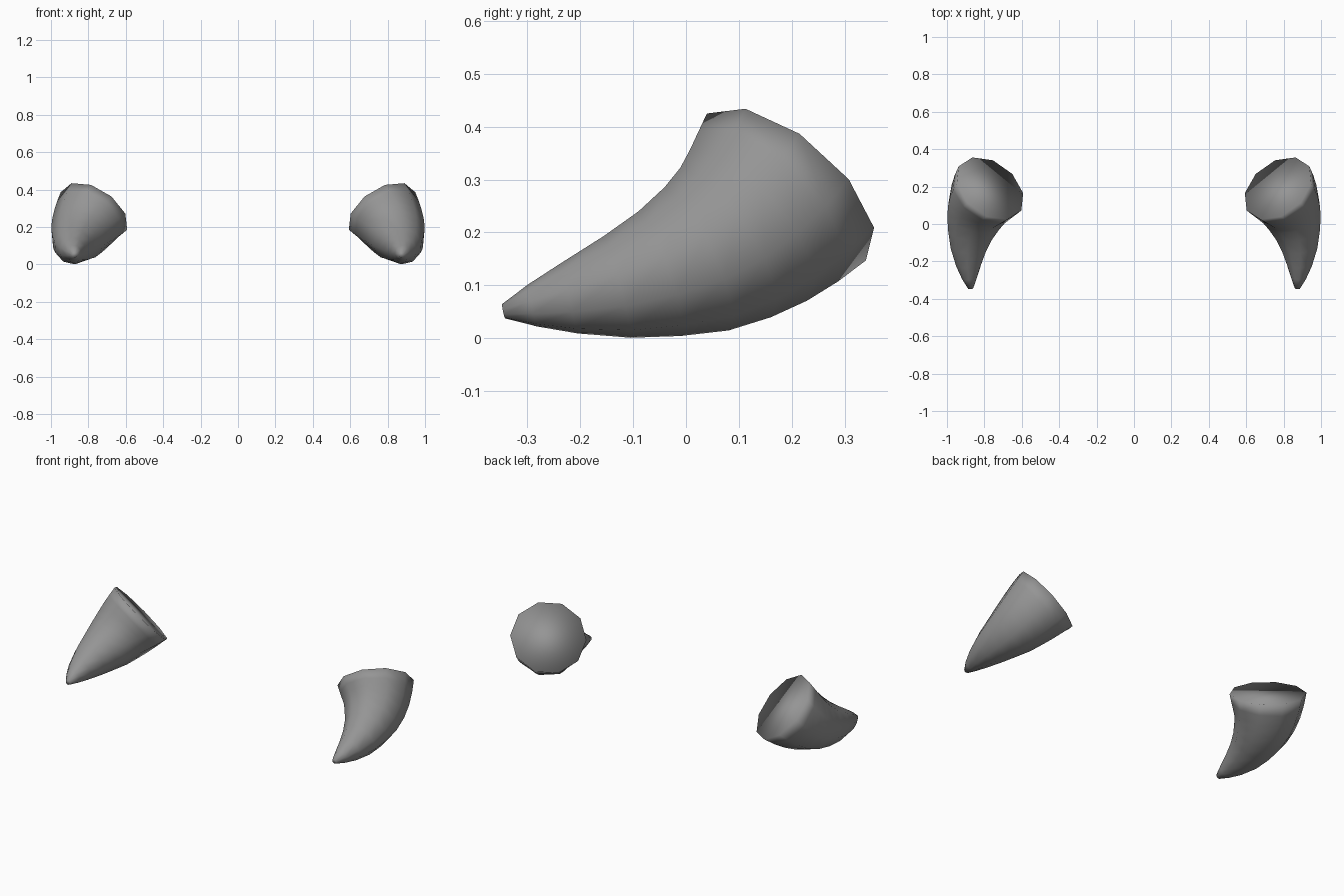
import bpy, bmesh, math
from mathutils import Vector

cube = bpy.data.objects.get("Cube")
if cube:
    bpy.data.objects.remove(cube, do_unlink=True)

SIDES = 10
TWIST = math.radians(5)

horn_grey = bpy.data.materials.new("horn_grey")
horn_grey.use_nodes = True
colour = (0.3, 0.3, 0.3, 1)
horn_grey.diffuse_color = colour
horn_grey.node_tree.nodes["Principled BSDF"].inputs["Base Color"].default_value = colour

# Cross-sections from the flat base to the tip: centre x, y, z and radius
SECTIONS = [
    (0.770, 0.190, 0.286, 0.2055),
    (0.797, 0.155, 0.248, 0.194),
    (0.820, 0.118, 0.213, 0.181),
    (0.840, 0.075, 0.181, 0.166),
    (0.857, 0.020, 0.150, 0.149),
    (0.873, -0.050, 0.122, 0.125),
    (0.883, -0.130, 0.097, 0.100),
    (0.884, -0.220, 0.076, 0.069),
    (0.879, -0.290, 0.062, 0.041),
    (0.873, -0.345, 0.051, 0.014),
]
BASE_NORMAL = Vector((-0.464, 0.575, 0.675)).normalized()


def add_ring(bm, centre, tangent, radius):
    """Ring of vertices square to the tangent, with a constant twist."""
    u = Vector((1, 0, 0))
    u = (u - tangent * u.dot(tangent)).normalized()
    v = u.cross(tangent)
    if v.z < 0:
        v.negate()
    angles = [TWIST + 2 * math.pi * k / SIDES for k in range(SIDES)]
    return [bm.verts.new(centre + radius * (v * math.cos(a) + u * math.sin(a)))
            for a in angles]


def make_horn(name, side):
    bm = bmesh.new()
    centres = [Vector(s[:3]) for s in SECTIONS]
    rings = []
    # Curved tapering body
    for i, section in enumerate(SECTIONS):
        if i == 0:
            tangent = -BASE_NORMAL
        else:
            after = centres[min(i + 1, len(centres) - 1)]
            tangent = (after - centres[i - 1]).normalized()
        rings.append(add_ring(bm, centres[i], tangent, section[3]))
    for a, b in zip(rings, rings[1:]):
        for k in range(SIDES):
            j = (k + 1) % SIDES
            bm.faces.new((a[k], a[j], b[j], b[k]))
    # Flat base and blunt tip
    bm.faces.new(rings[0])
    bm.faces.new(rings[-1])

    for vert in bm.verts:
        vert.co.x *= side
    bmesh.ops.recalc_face_normals(bm, faces=bm.faces)
    # Softly shaded all over, base edge included
    for face in bm.faces:
        face.smooth = True
    mesh = bpy.data.meshes.new(name)
    bm.to_mesh(mesh)
    bm.free()
    mesh.materials.append(horn_grey)
    obj = bpy.data.objects.new(name, mesh)
    bpy.context.collection.objects.link(obj)


make_horn("left_horn", 1)
make_horn("right_horn", -1)
